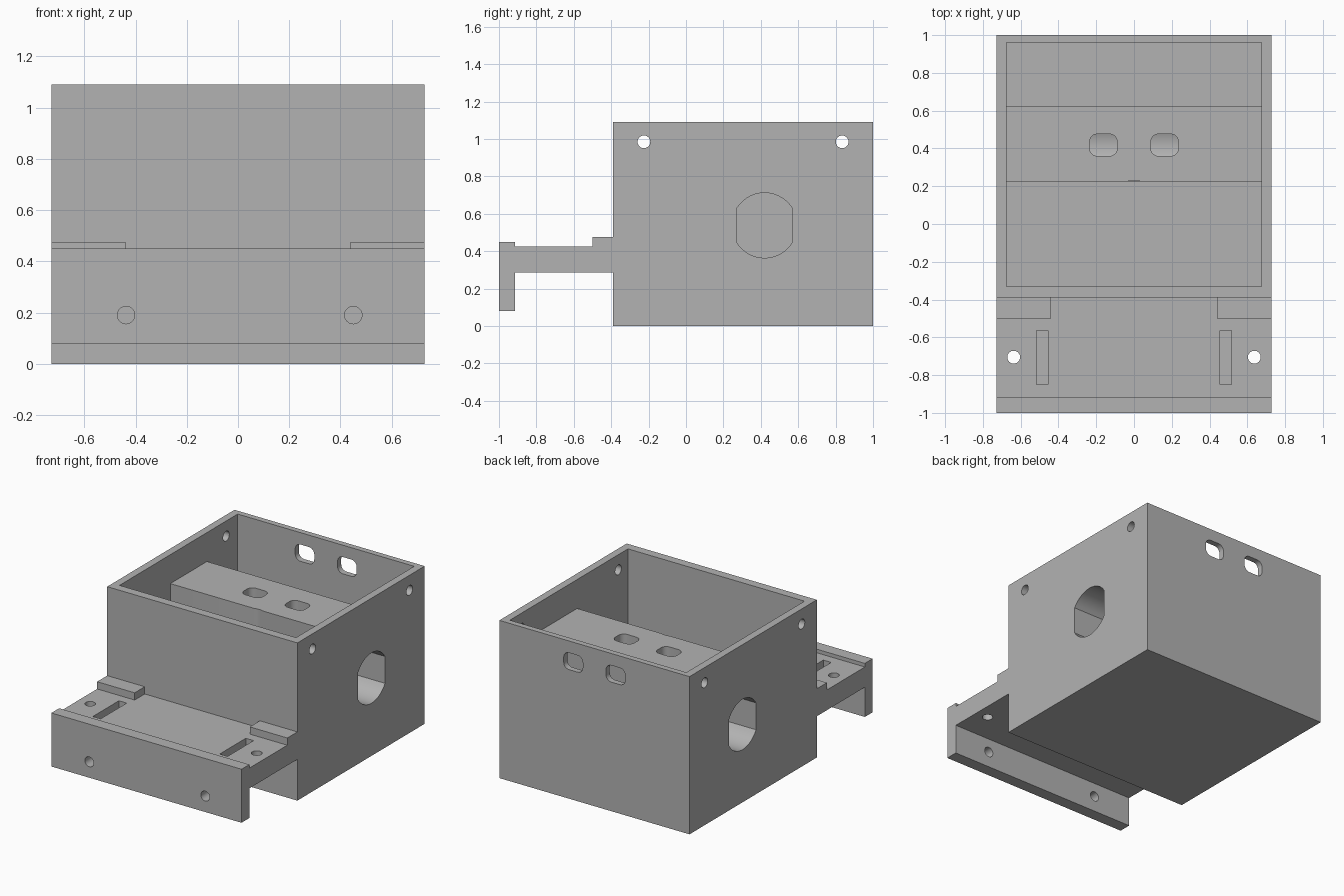
import bpy, bmesh, math
from mathutils import Vector

if "Cube" in bpy.data.objects:
    bpy.data.objects.remove(bpy.data.objects["Cube"], do_unlink=True)

grey = bpy.data.materials.new("matte grey")
grey.use_nodes = True
COLOUR = (0.45, 0.45, 0.45, 1)
grey.diffuse_color = COLOUR
grey.node_tree.nodes["Principled BSDF"].inputs["Base Color"].default_value = COLOUR


def prism(name, points, axis, start, end):
    """Extrude a 2D profile along x (points y,z), y (points x,z) or z (points x,y)."""
    place = {"x": lambda p: (start, *p), "y": lambda p: (p[0], start, p[1]),
             "z": lambda p: (*p, start)}[axis]
    bm = bmesh.new()
    face = bm.faces.new([bm.verts.new(place(p)) for p in points])
    moved = bmesh.ops.extrude_face_region(bm, geom=[face])["geom"]
    shift = Vector([(end - start) * (a == axis) for a in "xyz"])
    bmesh.ops.translate(bm, vec=shift, verts=[v for v in moved if isinstance(v, bmesh.types.BMVert)])
    bmesh.ops.recalc_face_normals(bm, faces=bm.faces)
    mesh = bpy.data.meshes.new(name)
    bm.to_mesh(mesh)
    bm.free()
    mesh.materials.append(grey)
    obj = bpy.data.objects.new(name, mesh)
    bpy.context.collection.objects.link(obj)
    return obj


def rect(a0, a1, b0, b1):
    return [(a0, b0), (a1, b0), (a1, b1), (a0, b1)]


def circle(a, b, r, n=32):
    return [(a + r * math.cos(2 * math.pi * i / n), b + r * math.sin(2 * math.pi * i / n)) for i in range(n)]


def rounded(a, b, w, h, r, n=6):
    pts = []
    for k, (sa, sb) in enumerate([(1, 1), (-1, 1), (-1, -1), (1, -1)]):
        for i in range(n + 1):
            t = math.pi / 2 * (k + i / n)
            pts.append((a + sa * (w / 2 - r) + r * math.cos(t), b + sb * (h / 2 - r) + r * math.sin(t)))
    return pts


def flat_sided(a, b, r, half, n=14):
    """Circle with its two sides cut flat."""
    t0 = math.acos(half / r)
    arc = [t0 + (math.pi - 2 * t0) * i / n for i in range(n + 1)]
    return [(a + r * math.cos(t + k), b + r * math.sin(t + k)) for k in (0, math.pi) for t in arc]


def finish(obj, cutters):
    """Subtract the cutters, apply, and smooth the round parts."""
    bpy.ops.object.select_all(action="DESELECT")
    obj.select_set(True)
    bpy.context.view_layer.objects.active = obj
    for c in cutters:
        c.hide_render = True
        mod = obj.modifiers.new("cut", "BOOLEAN")
        mod.operation, mod.solver, mod.object = "DIFFERENCE", "EXACT", c
        bpy.ops.object.modifier_apply(modifier=mod.name)
        bpy.data.objects.remove(c, do_unlink=True)
    bpy.ops.object.shade_smooth_by_angle(angle=math.radians(30))


W = 0.727

# Open case: two deep bays with a raised block between them
case = prism("case", rect(-W, W, -0.39, 1), "z", 0, 1.09)
bays = [(-0.33, 0.06), (0.225, 0.06), (0.225, 0.89), (0.625, 0.89),
        (0.625, 0.06), (0.96, 0.06), (0.96, 1.2), (-0.33, 1.2)]
cuts = [prism("bay_cutter", bays, "x", -0.675, 0.675),
        prism("groove_cutter", circle(0, 0.126, 0.105, 64), "z", 0.1, 1.05)]
for y in (-0.225, 0.835):
    cuts.append(prism("side_hole_cutter", circle(y, 0.985, 0.034), "x", -1, 1))
for s in (-1, 1):
    # Side tunnels, wire slots in the block and windows in the back wall
    cuts.append(prism("tunnel_cutter", flat_sided(0.42, 0.538, 0.174, 0.147), "x", s * 0.04, s))
    cuts.append(prism("slot_cutter", rounded(s * 0.162, 0.418, 0.146, 0.116, 0.04), "z", 0.6, 1.0))
    cuts.append(prism("window_cutter", rounded(s * 0.162, 0.95, 0.146, 0.116, 0.04), "y", 0.9, 1.1))
finish(case, cuts)

# Front ledge with a hanging lip
ledge_profile = [(-1, 0.08), (-0.915, 0.08), (-0.915, 0.285), (-0.39, 0.285),
                 (-0.39, 0.425), (-0.915, 0.425), (-0.915, 0.45), (-1, 0.45)]
ledge = prism("front_ledge", ledge_profile, "x", -W, W)
cuts = []
for s in (-1, 1):
    cuts.append(prism("ledge_hole_cutter", circle(s * 0.637, -0.705, 0.034), "z", 0.2, 0.6))
    cuts.append(prism("ledge_slot_cutter", rect(s * 0.485 - 0.03, s * 0.485 + 0.03, -0.85, -0.565), "z", 0.33, 0.6))
for x in (-0.437, 0.45):
    cuts.append(prism("lip_hole_cutter", circle(x, 0.19, 0.034), "y", -1.1, -0.8))
finish(ledge, cuts)

# Raised corner blocks where the ledge meets the case
for name, x0, x1 in (("right_corner_block", -W, -0.44), ("left_corner_block", 0.44, W)):
    prism(name, rect(x0, x1, -0.5, -0.39), "z", 0.425, 0.475)
